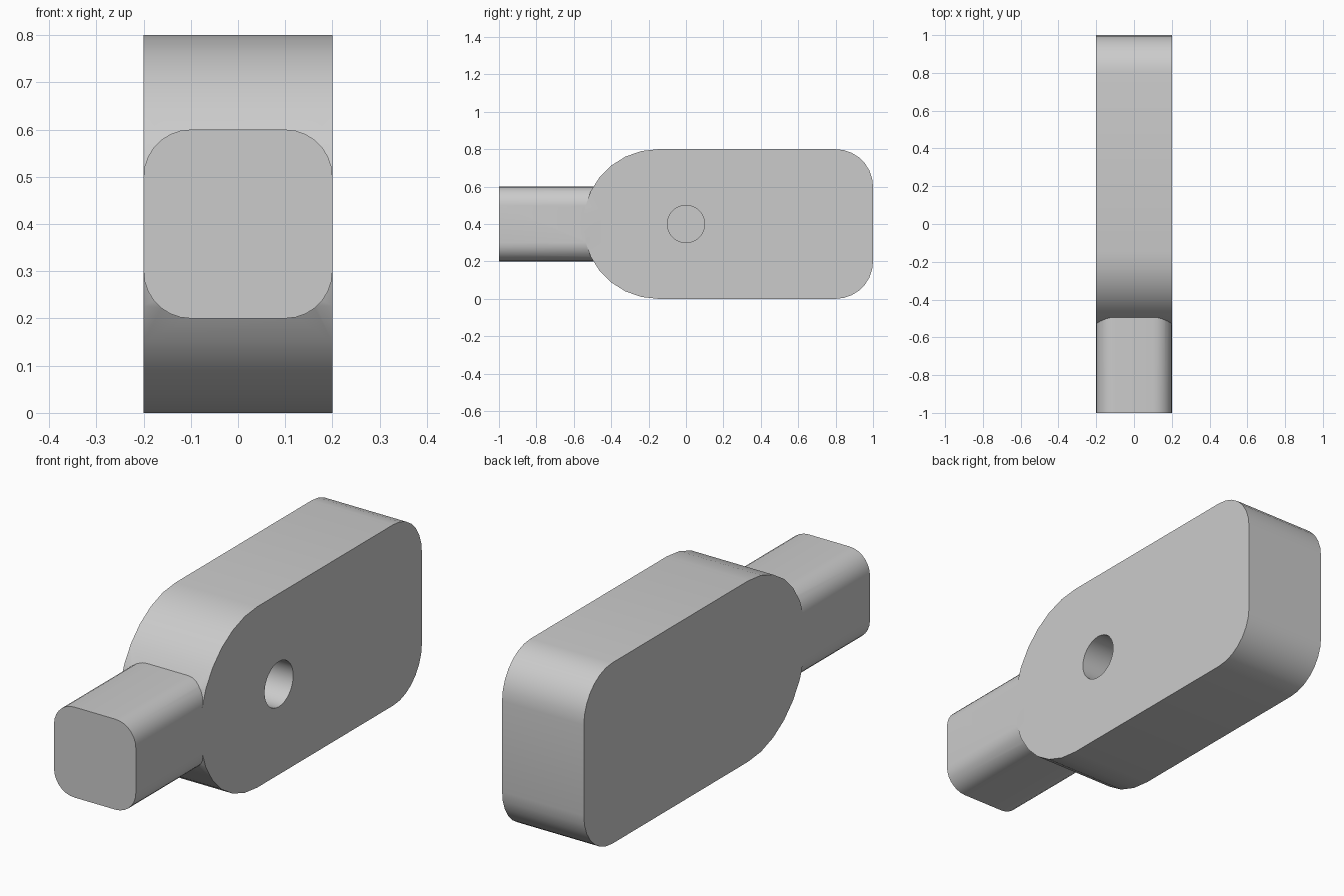
import bpy, bmesh
from math import sin, cos, pi, radians

cube = bpy.data.objects.get("Cube")
if cube:
    bpy.data.objects.remove(cube, do_unlink=True)

grey = bpy.data.materials.new("plain grey")
grey.use_nodes = True
colour = (0.6, 0.6, 0.6, 1)
grey.diffuse_color = colour
grey.node_tree.nodes["Principled BSDF"].inputs["Base Color"].default_value = colour


def arc(u, v, radius, start, steps=7):
    """Quarter circle, counter-clockwise from the start angle in degrees."""
    angles = [radians(start) + i * pi / 2 / steps for i in range(steps + 1)]
    return [(u + radius * cos(a), v + radius * sin(a)) for a in angles]


def extrude_profile(name, points, offset):
    """Solid made by sweeping a closed outline of 3D points along an offset."""
    bm = bmesh.new()
    face = bm.faces.new([bm.verts.new(p) for p in points])
    swept = bmesh.ops.extrude_face_region(bm, geom=[face])["geom"]
    moved = [g for g in swept if isinstance(g, bmesh.types.BMVert)]
    bmesh.ops.translate(bm, verts=moved, vec=offset)
    bmesh.ops.remove_doubles(bm, verts=bm.verts, dist=0.0001)
    bmesh.ops.recalc_face_normals(bm, faces=bm.faces)
    mesh = bpy.data.meshes.new(name)
    bm.to_mesh(mesh)
    bm.free()
    mesh.materials.append(grey)
    obj = bpy.data.objects.new(name, mesh)
    bpy.context.collection.objects.link(obj)
    return obj


# Main slab: small rounded back corners, half-round front
outline = (arc(0.8, 0.6, 0.2, 0) + arc(-0.15, 0.4, 0.4, 90)
           + arc(-0.15, 0.4, 0.4, 180)[1:] + arc(0.8, 0.2, 0.2, 270))
body = extrude_profile("body", [(-0.2, y, z) for y, z in outline], (0.4, 0, 0))

# Front stem with a rounded square section
section = [p for i, (x, z) in enumerate([(0.1, 0.5), (-0.1, 0.5), (-0.1, 0.3), (0.1, 0.3)])
           for p in arc(x, z, 0.1, 90 * i)]
stem = extrude_profile("stem", [(x, -1, z) for x, z in section], (0, 0.6, 0))

# Blind round hole in the left face
ring = [p for i in range(4) for p in arc(0, 0.4, 0.1, 90 * i, 8)[:-1]]
hole = extrude_profile("hole_cutter", [(0, y, z) for y, z in ring], (0.3, 0, 0))

bpy.context.view_layer.objects.active = body
for operation, tool in (("UNION", stem), ("DIFFERENCE", hole)):
    mod = body.modifiers.new(tool.name, "BOOLEAN")
    mod.operation, mod.object, mod.solver = operation, tool, "EXACT"
    bpy.ops.object.modifier_apply(modifier=mod.name)
    bpy.data.objects.remove(tool, do_unlink=True)

# Smooth the rounded sides, keep the rims sharp
bpy.ops.object.select_all(action="DESELECT")
body.select_set(True)
bpy.ops.object.shade_smooth_by_angle(angle=radians(30))
